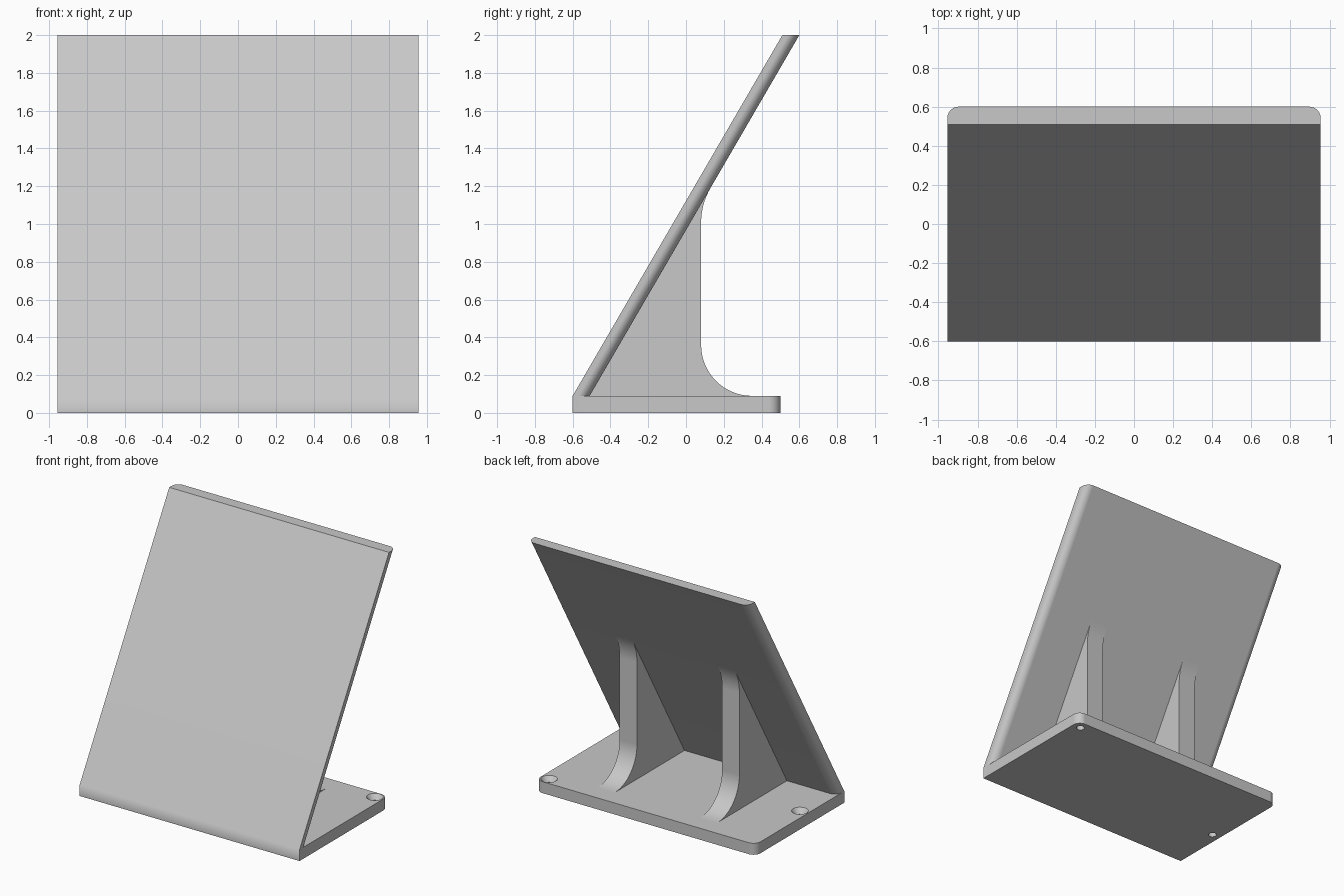
import bpy, bmesh, math
from mathutils import Vector

cube = bpy.data.objects.get("Cube")
if cube:
    bpy.data.objects.remove(cube, do_unlink=True)

HALF_W, FRONT, BACK = 0.955, -0.6, 0.5
BASE_H, TOP, THICK, LEAN = 0.09, 2.0, 0.09, 1.11
CORNER = 0.06

grey = bpy.data.materials.new("plain grey")
grey.use_nodes = True
COLOUR = (0.58, 0.58, 0.58, 1)
grey.diffuse_color = COLOUR
grey.node_tree.nodes["Principled BSDF"].inputs["Base Color"].default_value = COLOUR


def loft(name, rings):
    """Skin a list of equal-length closed rings and cap both ends."""
    bm = bmesh.new()
    rows = [[bm.verts.new(p) for p in ring] for ring in rings]
    n = len(rows[0])
    for low, high in zip(rows, rows[1:]):
        for i in range(n):
            j = (i + 1) % n
            bm.faces.new((low[i], low[j], high[j], high[i]))
    bm.faces.new(rows[0][::-1])
    bm.faces.new(rows[-1])
    bmesh.ops.recalc_face_normals(bm, faces=bm.faces)
    mesh = bpy.data.meshes.new(name)
    bm.to_mesh(mesh)
    bm.free()
    obj = bpy.data.objects.new(name, mesh)
    bpy.context.collection.objects.link(obj)
    mesh.materials.append(grey)
    return obj


def arc(cx, cy, r, start, end, steps=10):
    angles = [math.radians(start + (end - start) * i / steps) for i in range(steps + 1)]
    return [(cx + r * math.cos(a), cy + r * math.sin(a)) for a in angles]


def section(front, back):
    """Plan outline with square front corners and rounded back corners."""
    x, y = HALF_W - CORNER, back - CORNER
    return ([(-HALF_W, front), (HALF_W, front)]
            + arc(x, y, CORNER, 0, 90) + arc(-x, y, CORNER, 90, 180))


def select_only(obj):
    bpy.ops.object.select_all(action='DESELECT')
    obj.select_set(True)
    bpy.context.view_layer.objects.active = obj


def finish(obj):
    select_only(obj)
    bpy.ops.object.shade_smooth_by_angle(angle=math.radians(35))
    weighted = obj.modifiers.new("even shading", 'WEIGHTED_NORMAL')
    weighted.keep_sharp = True


# Leaning panel with a short upright foot
outline = section(FRONT, FRONT + THICK)
panel = loft("leaning_panel", [[(x, y + shift, z) for x, y in outline]
                               for z, shift in ((0, 0), (BASE_H, 0), (TOP, LEAN))])
finish(panel)

# Base plate, tucked into the panel foot
outline = section(FRONT + 0.03, BACK)
base = loft("base_plate", [[(x, y, z) for x, y in outline] for z in (0, BASE_H)])

# Two countersunk screw holes
for hx, hy in ((0.885, 0.435), (-0.885, -0.15)):
    steps = ((-0.02, 0.03), (0.05, 0.03), (BASE_H, 0.06), (0.11, 0.06))
    cutter = loft("hole_cutter", [[(x, y, z) for x, y in arc(hx, hy, r, 0, 345, 23)]
                                  for z, r in steps])
    cutter.hide_render = True
    cut = base.modifiers.new("hole", 'BOOLEAN')
    cut.operation, cut.solver, cut.object = 'DIFFERENCE', 'EXACT', cutter
    select_only(base)
    bpy.ops.object.modifier_apply(modifier=cut.name)
    bpy.data.objects.remove(cutter, do_unlink=True)
finish(base)


# Support ribs with a curved toe and a small fillet under the panel
def panel_back(y):
    return BASE_H + (y - FRONT - THICK) * (TOP - BASE_H) / LEAN


RIB_BACK, TOE, SINK = 0.08, 0.27, 0.03
a = Vector((RIB_BACK, 1.005))
b = Vector((RIB_BACK, panel_back(RIB_BACK)))
c = Vector((0.13, panel_back(0.13)))
fillet = [tuple(a.lerp(b, t / 8).lerp(b.lerp(c, t / 8), t / 8)) for t in range(9)]
toe = arc(RIB_BACK + TOE, BASE_H + TOE, TOE, 270, 180, 16)
profile = ([(FRONT + THICK - SINK, BASE_H - SINK), (toe[0][0], BASE_H - SINK)]
           + toe + fillet + [(c.x - SINK, c.y), (FRONT + THICK - SINK, BASE_H)])
for side, name in ((1, "left_rib"), (-1, "right_rib")):
    rib = loft(name, [[(side * x, y, z) for y, z in profile] for x in (0.37, 0.52)])
    finish(rib)
